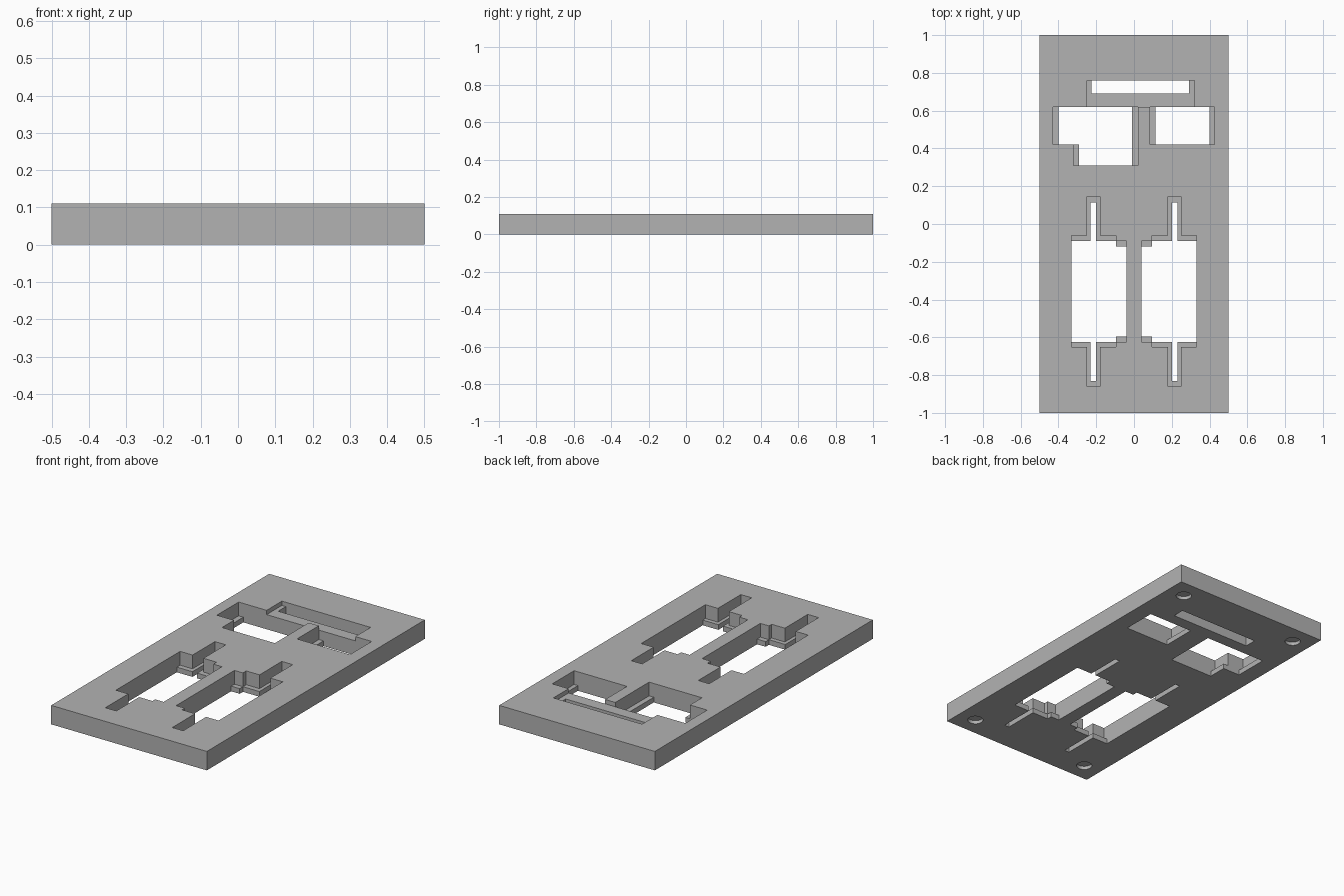
import bpy

cube = bpy.data.objects.get("Cube")
if cube:
    bpy.data.objects.remove(cube, do_unlink=True)

THICK = 0.11
LEDGE = 0.03      # height of the deep ledges
SHELF = 0.085     # height of the shallow shelf
THROUGH = -0.1    # cutter floor for openings that pass right through

grey = bpy.data.materials.new("light grey")
grey.use_nodes = True
grey.diffuse_color = (0.45, 0.45, 0.45, 1)
grey.node_tree.nodes["Principled BSDF"].inputs["Base Color"].default_value = (0.45, 0.45, 0.45, 1)


def box(name, x0, x1, y0, y1, z0, z1):
    bpy.ops.mesh.primitive_cube_add(size=1)
    ob = bpy.context.object
    ob.name = name
    for v in ob.data.vertices:
        v.co = (x1 if v.co.x > 0 else x0, y1 if v.co.y > 0 else y0, z1 if v.co.z > 0 else z0)
    return ob


def cut(cutter):
    cutter.hide_render = True
    mod = plate.modifiers.new("cut", 'BOOLEAN')
    mod.operation = 'DIFFERENCE'
    mod.solver = 'EXACT'
    mod.object = cutter
    bpy.context.view_layer.objects.active = plate
    bpy.ops.object.modifier_apply(modifier=mod.name)
    bpy.data.objects.remove(cutter, do_unlink=True)


def pocket(x0, x1, y0, y1, floor):
    cut(box("pocket_cutter", x0, x1, y0, y1, floor, THICK + 0.1))


plate = box("base_plate", -0.5, 0.5, -1, 1, 0, THICK)
plate.data.materials.append(grey)

# Long slot with a shallow shelf
pocket(-0.25, 0.32, 0.62, 0.76, SHELF)
pocket(-0.225, 0.29, 0.69, 0.76, THROUGH)

# Stepped window and plain window, each with ledges at the ends
pocket(-0.43, 0.02, 0.42, 0.62, LEDGE)
pocket(-0.32, 0.02, 0.31, 0.42, LEDGE)
pocket(-0.40, -0.01, 0.42, 0.62, THROUGH)
pocket(-0.29, -0.01, 0.31, 0.42, THROUGH)
pocket(0.085, 0.425, 0.42, 0.62, LEDGE)
pocket(0.115, 0.40, 0.42, 0.62, THROUGH)

# Mirrored pair of large windows with narrow end slots
for side in (-1, 1):
    def paired(inner, outer, y0, y1, floor):
        x0, x1 = sorted((side * inner, side * outer))
        pocket(x0, x1, y0, y1, floor)

    paired(0.095, 0.33, -0.65, -0.06, LEDGE)
    paired(0.04, 0.33, -0.625, -0.09, LEDGE)
    paired(0.18, 0.25, -0.86, 0.145, LEDGE)
    paired(0.095, 0.33, -0.625, -0.09, THROUGH)
    paired(0.04, 0.33, -0.595, -0.12, THROUGH)
    paired(0.2, 0.23, -0.83, 0.115, THROUGH)

# Round recesses under the corners
for x in (-0.39, 0.39):
    for y in (-0.89, 0.89):
        bpy.ops.mesh.primitive_cylinder_add(vertices=32, radius=0.042, depth=0.04, location=(x, y, 0))
        cut(bpy.context.object)
